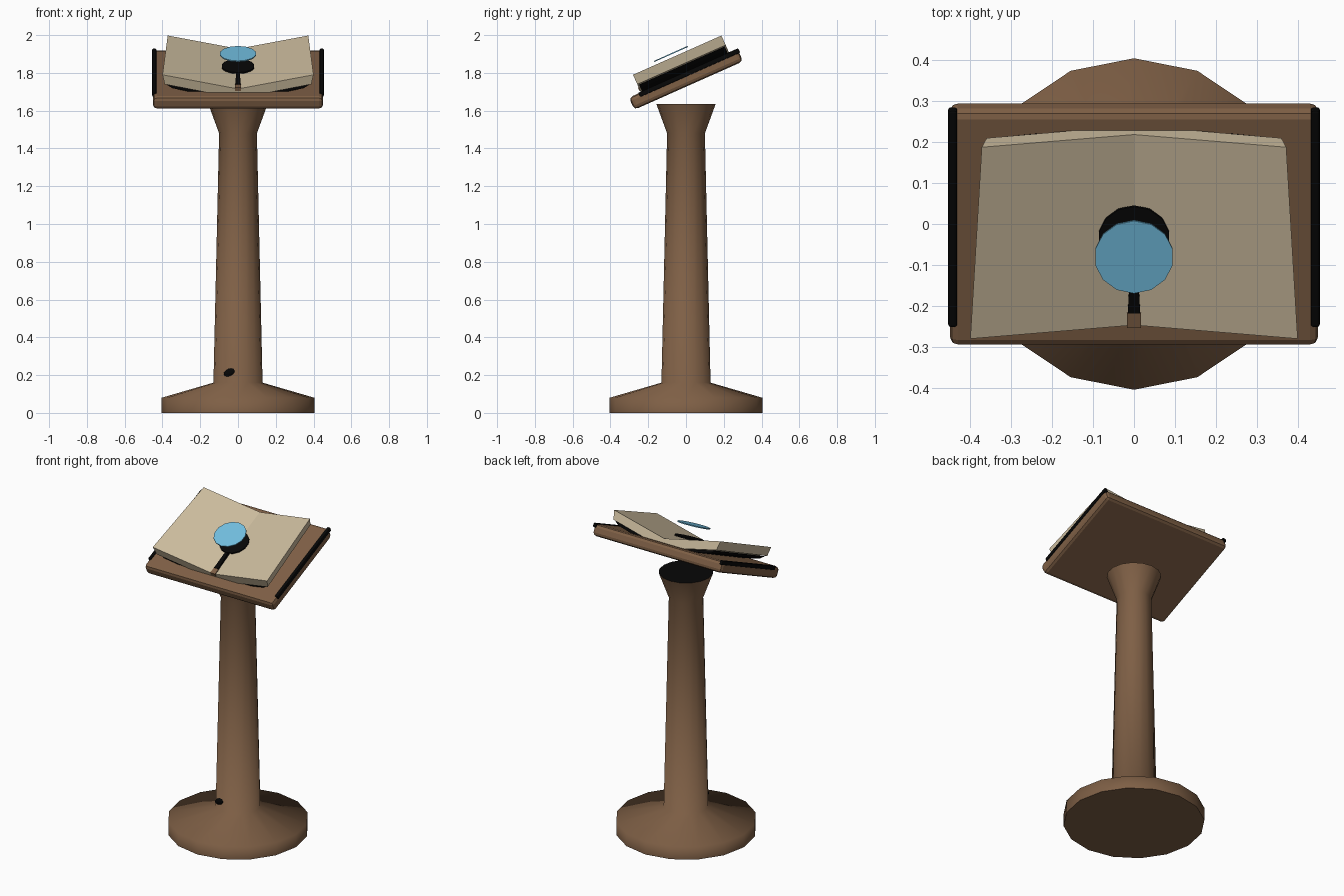
import bpy, bmesh, math
from mathutils import Matrix, Vector

cube = bpy.data.objects.get("Cube")
if cube:
    bpy.data.objects.remove(cube, do_unlink=True)

TILT = Matrix.Translation((0, 0, 1.765)) @ Matrix.Rotation(math.radians(24), 4, 'X')


def material(name, colour):
    mat = bpy.data.materials.new(name)
    mat.use_nodes = True
    mat.diffuse_color = (*colour, 1)
    mat.node_tree.nodes["Principled BSDF"].inputs["Base Color"].default_value = (*colour, 1)
    return mat


brown = material("brown wood", (0.21, 0.115, 0.06))
cream = material("cream paper", (0.6, 0.5, 0.34))
blue = material("blue glass", (0.17, 0.52, 0.75))
black = material("black", (0.002, 0.002, 0.002))


def finish(name, bm, mats, matrix=Matrix(), smooth=None):
    bmesh.ops.recalc_face_normals(bm, faces=bm.faces)
    mesh = bpy.data.meshes.new(name)
    bm.to_mesh(mesh)
    bm.free()
    for mat in mats:
        mesh.materials.append(mat)
    obj = bpy.data.objects.new(name, mesh)
    bpy.context.collection.objects.link(obj)
    obj.matrix_world = matrix
    if smooth:
        bpy.ops.object.select_all(action='DESELECT')
        obj.select_set(True)
        bpy.context.view_layer.objects.active = obj
        bpy.ops.object.shade_smooth_by_angle(angle=math.radians(smooth))
    return obj


def box(name, size, centre, mat, bevel=0.0):
    bm = bmesh.new()
    bmesh.ops.create_cube(bm, size=1)
    for v in bm.verts:
        v.co = Vector(a * s + c for a, s, c in zip(v.co, size, centre))
    if bevel:
        bmesh.ops.bevel(bm, geom=bm.edges[:], offset=bevel, segments=2,
                        profile=0.5, affect='EDGES')
    return finish(name, bm, [mat], TILT)


def disc(name, radius, depth, centre, mat):
    bm = bmesh.new()
    bmesh.ops.create_cone(bm, cap_ends=True, segments=14, radius1=radius,
                          radius2=radius, depth=depth)
    bmesh.ops.translate(bm, verts=bm.verts, vec=centre)
    return finish(name, bm, [mat], TILT, 60)


def slab(name, front, back, y_front, y_back, mat):
    """Loft between two (x, z) outlines."""
    bm = bmesh.new()
    a = [bm.verts.new((x, y_front, z)) for x, z in front]
    b = [bm.verts.new((x, y_back, z)) for x, z in back]
    bm.faces.new(a)
    bm.faces.new(b)
    for i in range(len(a)):
        j = (i + 1) % len(a)
        bm.faces.new((a[i], a[j], b[j], b[i]))
    return finish(name, bm, [mat], TILT)


# Turned pedestal with a dark top
bm = bmesh.new()
rings = []
for r, z in [(0.405, 0), (0.405, 0.08), (0.13, 0.16), (0.1, 1.48), (0.157, 1.635)]:
    rings.append([bm.verts.new((r * math.cos(i * math.pi / 8),
                                r * math.sin(i * math.pi / 8), z)) for i in range(16)])
for low, high in zip(rings, rings[1:]):
    for i in range(16):
        j = (i + 1) % 16
        bm.faces.new((low[i], low[j], high[j], high[i]))
bm.faces.new(rings[0])
bm.faces.new(rings[-1]).material_index = 1
finish("pedestal", bm, [brown, black], smooth=80)

# Small dark knot on the column
bm = bmesh.new()
bmesh.ops.create_icosphere(bm, subdivisions=2, radius=1)
finish("column_knot", bm, [black], Matrix.Translation((-0.045, -0.12, 0.215))
       @ Matrix.Rotation(-0.4, 4, 'Y') @ Matrix.Diagonal((0.034, 0.01, 0.02, 1)))

# Sloping board with dark side trims
box("board", (0.9, 0.63, 0.07), (0, 0, 0), brown, 0.02)
for side, word in ((1, "left"), (-1, "right")):
    box(word + "_trim", (0.022, 0.58, 0.026), (side * 0.443, 0.03, 0.026), black, 0.006)

# Open book: two raised pages, with dark undersides
RISE = 0.205


def leaf(side, width, top, bottom, inset=0.0):
    lift = RISE * width
    return [(0, top), (side * width, top + lift),
            (side * (width - inset), bottom + lift), (0, bottom)]


for side, word in ((1, "left"), (-1, "right")):
    slab(word + "_pages", leaf(side, 0.4, 0.055, 0.0, 0.012),
         leaf(side, 0.372, 0.06, 0.005, 0.012), -0.246, 0.266, cream)
    slab(word + "_book_underside", leaf(side, 0.378, -0.001, -0.022, 0.03),
         leaf(side, 0.352, 0.004, -0.017, 0.03), -0.238, 0.258, black)

# Reading lens floating above its dark rest
disc("lens", 0.097, 0.006, (0, -0.018, 0.156), blue)
disc("lens_rest", 0.088, 0.008, (0, -0.005, 0.078), black)

# Tapered handle running down the fold
slab("handle", [(-0.015, 0.05), (0.015, 0.05), (0.015, 0.066), (-0.015, 0.066)],
     [(-0.009, 0.06), (0.009, 0.06), (0.009, 0.08), (-0.009, 0.08)], -0.21, -0.08, black)
box("handle_tip", (0.034, 0.04, 0.02), (0, -0.23, 0.054), brown)
